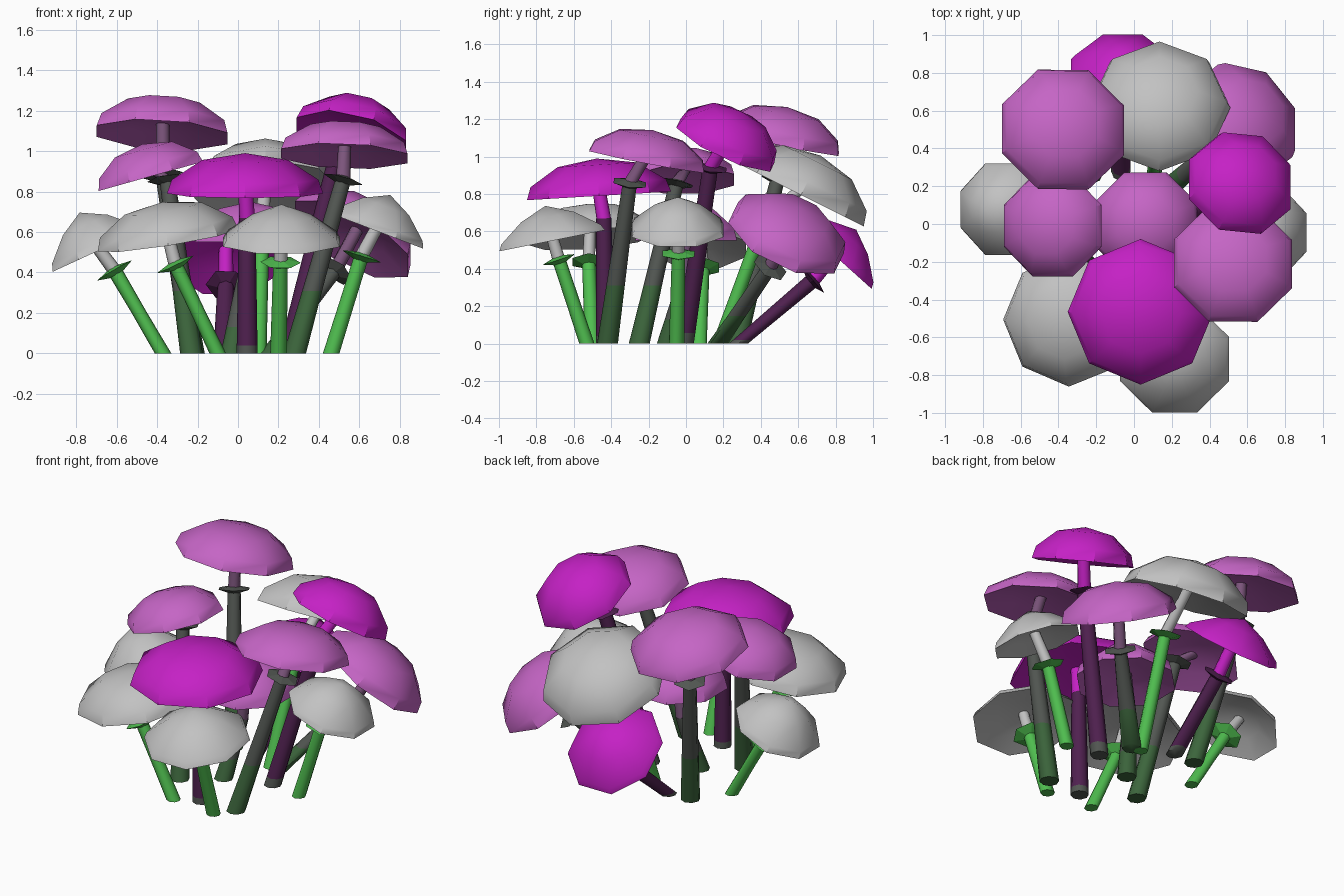
import bpy, bmesh, math
from mathutils import Vector

old = bpy.data.objects.get("Cube")
if old:
    bpy.data.objects.remove(old, do_unlink=True)


def material(name, rgb):
    m = bpy.data.materials.new(name)
    m.use_nodes = True
    m.diffuse_color = (*rgb, 1)
    m.node_tree.nodes["Principled BSDF"].inputs["Base Color"].default_value = (*rgb, 1)
    return m


GREY = material("pale grey", (.54, .54, .54))
ORCHID = material("orchid", (.56, .13, .56))
MAGENTA = material("magenta", (.56, .015, .56))
GREEN = material("bright green", (.08, .52, .08))
MOSS = material("moss green", (.045, .13, .045))
ASH = material("dark ash", (.085, .095, .085))
PLUM = material("dark plum", (.08, .015, .08))
MAUVE = material("dusty mauve", (.2, .09, .2))


def lathe(name, stations, axes, sides, mats, picks, phase=0.0):
    """Skin a row of (centre, radius) stations; a zero radius closes to a point.
    picks gives the material slot of each band."""
    bm = bmesh.new()
    rows = []
    for (centre, r), axis in zip(stations, axes):
        # keep the polygon aligned with the world x direction
        u = (Vector((1, 0, 0)) - axis * axis.x).normalized()
        v = axis.cross(u)
        n = sides if r > 0 else 1
        angles = [phase + math.tau * i / sides for i in range(n)]
        rows.append([bm.verts.new(centre + (u * math.cos(a) + v * math.sin(a)) * r)
                     for a in angles])
    for a, b, pick in zip(rows, rows[1:], picks):
        for i in range(sides):
            j = (i + 1) % sides
            quad = [a[i % len(a)], a[j % len(a)], b[j % len(b)], b[i % len(b)]]
            face = bm.faces.new(list(dict.fromkeys(quad)))
            face.material_index = pick
    # flat ends on open tubes
    for row, pick in ((rows[0], picks[0]), (rows[-1], picks[-1])):
        if len(row) > 2:
            bm.faces.new(row).material_index = pick
    bmesh.ops.recalc_face_normals(bm, faces=bm.faces)
    me = bpy.data.meshes.new(name)
    bm.to_mesh(me)
    bm.free()
    for m in mats:
        me.materials.append(m)
    ob = bpy.data.objects.new(name, me)
    bpy.context.collection.objects.link(ob)
    return ob


def smooth(ob, degrees):
    bpy.ops.object.select_all(action='DESELECT')
    ob.select_set(True)
    bpy.context.view_layer.objects.active = ob
    bpy.ops.object.shade_smooth_by_angle(angle=math.radians(degrees))


# cap outlines: radius factor, height factor, from the underside to the tip
UNDER = [(0, .3), (.5, .2), (1, 0)]
DOME = UNDER + [(.94, .34), (.55, .83), (0, 1)]
CONE = UNDER + [(.94, .18), (.5, .68), (0, 1)]

# stem kinds: lower colour, upper colour, colour change, neck, base and top radius
KINDS = {
    "green": (GREEN, GREEN, .5, GREY, .041, .036),
    "moss": (MOSS, ASH, .36, MAUVE, .056, .038),
    "plum": (ASH, PLUM, .06, MAGENTA, .052, .041),
}


def mushroom(name, kind, cap_mat, outline, base, collar, centre, lean, r, h,
             phase=math.pi / 8, has_collar=True):
    base, collar, centre = Vector((*base, 0)), Vector(collar), Vector(centre)
    lower, upper, split, neck_mat, r0, r1 = KINDS[kind]
    axis = Vector((*lean, 1)).normalized()
    way = (collar - base).normalized()
    up = Vector((0, 0, 1))

    # stem, cut level at the ground
    stem = lathe(name + "_stem",
                 [(base, r0), (base.lerp(collar, split), r0 + (r1 - r0) * split),
                  (collar, r1)],
                 [up, up, way], 8, [lower, upper], [0, 1])
    smooth(stem, 60)
    # neck between collar and cap
    neck = lathe(name + "_neck", [(collar, r1 * .95), (centre + axis * h * .28, r1 * .85)],
                 [way, axis], 8, [neck_mat], [0])
    smooth(neck, 60)
    # flared collar around the stem
    if has_collar:
        lathe(name + "_collar",
              [(collar - way * .035, 0), (collar, .1), (collar + way * .022, 0)],
              [way] * 3, 6, [upper], [0, 0])
    # cap
    cap = lathe(name + "_cap", [(centre + axis * h * z, r * f) for f, z in outline],
                [axis] * len(outline), 8, [cap_mat], [0] * (len(outline) - 1), phase)
    smooth(cap, 40)


# tall orchid caps
mushroom("back_right_tall", "moss", ORCHID, DOME, (-.22, .27), (-.37, .49, .88),
         (-.375, .5, 1.08), (.06, .22), .35, .19)
mushroom("right_tall", "moss", ORCHID, DOME, (-.23, -.25), (-.35, -.05, .86),
         (-.43, -.01, .875), (-.28, 0), .29, .165)
mushroom("front_left_tall", "moss", ORCHID, DOME, (.28, -.42), (.52, -.3, .86),
         (.525, -.21, .975), (.04, .19), .338, .17)
mushroom("back_left_leaning", "moss", ORCHID, DOME, (.16, .17), (.48, .45, .41),
         (.56, .535, .565), (.58, .48), .34, .2)
mushroom("middle", "moss", ORCHID, DOME, (-.03, -.1), (.03, .0, .36),
         (.06, .0, .55), (0, 0), .295, .2, has_collar=False)

# magenta caps
mushroom("front", "plum", MAGENTA, DOME, (.045, -.43), (.045, -.44, .67),
         (.035, -.465, .79), (0, -.06), .386, .2, phase=math.pi / 2, has_collar=False)
mushroom("left_tall", "plum", MAGENTA, DOME, (.25, -.01), (.48, .13, .94),
         (.56, .21, 1.06), (.26, .47), .3, .205)
mushroom("back_low", "plum", MAGENTA, CONE, (-.07, .28), (-.06, .68, .34),
         (-.06, .79, .475), (0, .9), .295, .18)

# pale grey caps
mushroom("back", "green", GREY, DOME, (.1, .18), (.12, .42, .66),
         (.135, .615, .795), (0, .5), .375, .235, phase=0)
mushroom("left_low", "green", GREY, CONE, (.46, -.05), (.61, -.04, .48),
         (.685, -.045, .605), (.38, 0), .265, .19)
mushroom("right_low", "green", GREY, CONE, (-.37, .07), (-.61, .09, .41),
         (-.695, .078, .505), (-.46, 0), .263, .21)
mushroom("front_right_low", "green", GREY, DOME, (-.1, -.5), (-.31, -.52, .44),
         (-.345, -.51, .56), (-.16, -.08), .352, .19, phase=0)
mushroom("front_low", "green", GREY, CONE, (.2, -.53), (.21, -.68, .45),
         (.215, -.715, .55), (0, -.2), .312, .19)
